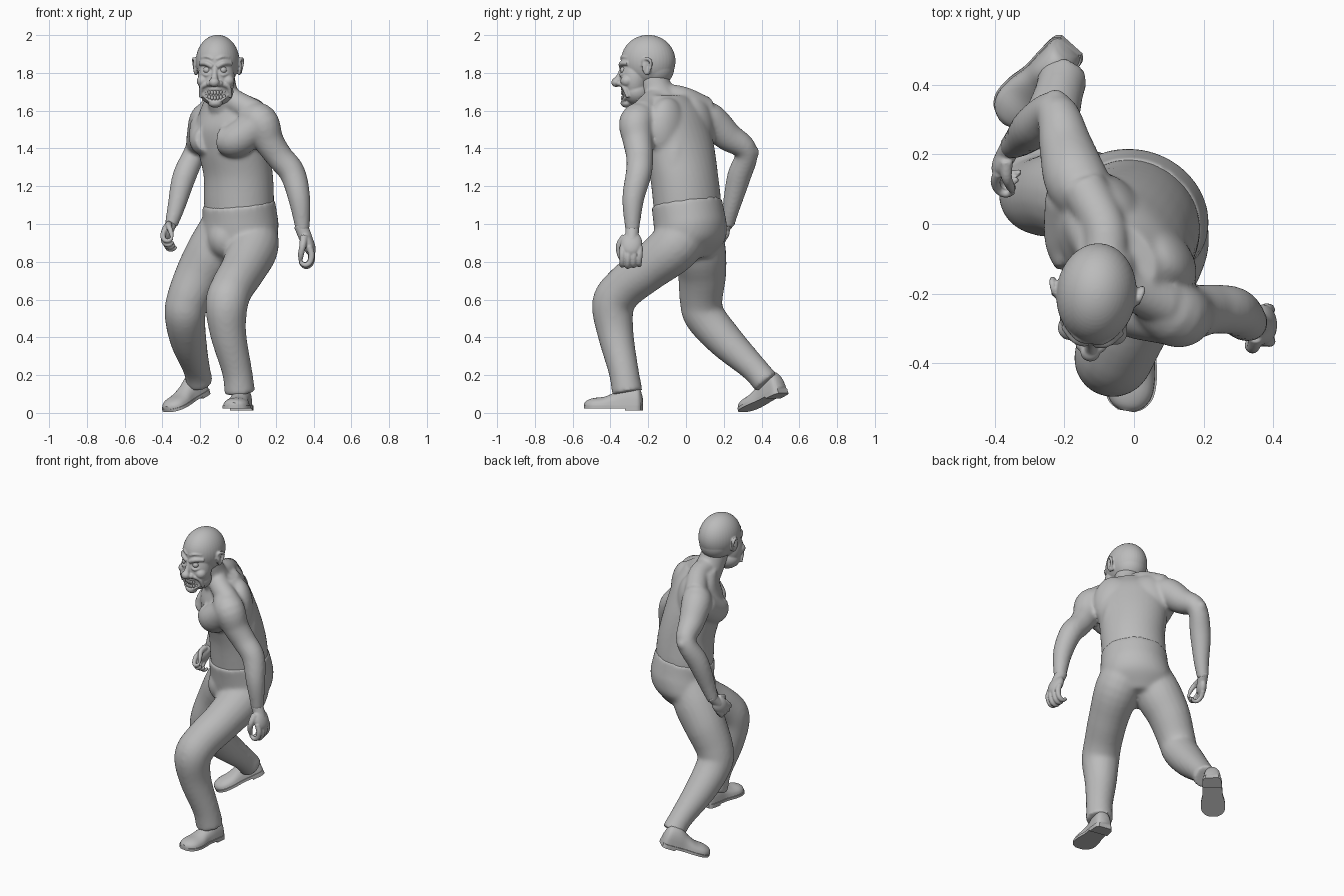
import bpy, bmesh
from math import sin, cos, pi, radians
from mathutils import Vector, Matrix

if "Cube" in bpy.data.objects:
    bpy.data.objects.remove(bpy.data.objects["Cube"], do_unlink=True)

grey = bpy.data.materials.new("plain_grey")
grey.use_nodes = True
grey.diffuse_color = (0.5, 0.5, 0.5, 1)
bsdf = next(n for n in grey.node_tree.nodes if n.type == "BSDF_PRINCIPLED")
bsdf.inputs["Base Color"].default_value = (0.5, 0.5, 0.5, 1)


def spline(points, sub=5):
    """Smooth path through tuples of any length."""
    p = [Vector(q) for q in points]
    p = [p[0] * 2 - p[1]] + p + [p[-1] * 2 - p[-2]]
    out = []
    for a, b, c, d in zip(p, p[1:], p[2:], p[3:]):
        for i in range(sub):
            t = i / sub
            out.append((b * 2 + (c - a) * t + (a * 2 - b * 5 + c * 4 - d) * t * t
                        + (b * 3 - a - c * 3 + d) * t ** 3) / 2)
    return out + [p[-2]]


def skin(bm, rings):
    """Bridge rings of points and cap both ends."""
    rows = [[bm.verts.new(p) for p in ring] for ring in rings]
    n = len(rows[0])
    for a, b in zip(rows, rows[1:]):
        for k in range(n):
            bm.faces.new((a[k], a[(k + 1) % n], b[(k + 1) % n], b[k]))
    bm.faces.new(rows[0][::-1])
    bm.faces.new(rows[-1])


def tube(bm, points, n=20, sub=5):
    """Round limb through (x, y, z, radius) points."""
    path = spline(points, sub)
    pos = [q.xyz for q in path]
    u, rings = None, []
    for i, p in enumerate(pos):
        t = (pos[min(i + 1, len(pos) - 1)] - pos[max(i - 1, 0)]).normalized()
        u = t.orthogonal() if u is None else u - t * u.dot(t)
        u.normalize()
        v = t.cross(u)
        r = path[i][3]
        rings.append([p + (u * cos(2 * pi * k / n) + v * sin(2 * pi * k / n)) * r
                      for k in range(n)])
    skin(bm, rings)


def stack(bm, sections, tilt=0, n=36):
    """Body from (x, y, z, half width, half depth, yaw) ellipses, raised at the back."""
    rings = []
    for c, (a, b, yaw) in zip(spline([s[:3] for s in sections]),
                              spline([s[3:] for s in sections])):
        rot = Matrix.Rotation(radians(yaw), 3, "Z")
        angles = [2 * pi * k / n for k in range(n)]
        rings.append([c + rot @ Vector((a * cos(g), b * sin(g), tilt * b * sin(g)))
                      for g in angles])
    skin(bm, rings)


def ball(bm, centre, size, rot=Matrix.Identity(3)):
    m = Matrix.Translation(centre) @ rot.to_4x4() @ Matrix.Diagonal((*size, 1))
    bmesh.ops.create_uvsphere(bm, u_segments=40, v_segments=28, radius=1, matrix=m)


def finish(name, bm, voxel=None, smooth=4, matrix=None):
    bmesh.ops.recalc_face_normals(bm, faces=bm.faces)
    if matrix:
        bm.transform(matrix)
    mesh = bpy.data.meshes.new(name)
    bm.to_mesh(mesh)
    bm.free()
    mesh.materials.append(grey)
    ob = bpy.data.objects.new(name, mesh)
    bpy.context.collection.objects.link(ob)
    if voxel:
        remesh = ob.modifiers.new("merge", "REMESH")
        remesh.mode = "VOXEL"
        remesh.voxel_size = voxel
        remesh.use_smooth_shade = True
        soft = ob.modifiers.new("soften", "SMOOTH")
        soft.factor, soft.iterations = 0.5, smooth
    else:
        bpy.ops.object.select_all(action="DESELECT")
        ob.select_set(True)
        bpy.context.view_layer.objects.active = ob
        bpy.ops.object.shade_smooth_by_angle(angle=radians(40))


# Bare torso with neck, twisted towards the right
bm = bmesh.new()
stack(bm, [(.005, .005, 1.02, .185, .165, -35), (.005, .005, 1.12, .193, .172, -38),
           (.002, -.01, 1.25, .194, .17, -42), (-.02, -.035, 1.38, .205, .172, -45),
           (-.035, -.06, 1.5, .22, .16, -45), (-.035, -.07, 1.6, .2, .125, -45),
           (-.05, -.09, 1.68, .13, .09, -40)])
tube(bm, [(-.06, -.1, 1.6, .095), (-.085, -.15, 1.7, .083), (-.105, -.19, 1.82, .08)])
twist = Matrix.Rotation(radians(-45), 3, "Z")
middle = Vector((-.04, -.07, 0))
for side in (-1, 1):
    # shoulder blade and back muscle
    for offset, size in (((.1, .06, 1.5), (.125, .085, .17)),
                         ((.085, .11, 1.3), (.085, .075, .22))):
        ball(bm, middle + twist @ Vector((offset[0] * side, *offset[1:])), size, twist)
# Chest muscles running into the shoulders
tube(bm, [(-.08, -.19, 1.45, .075), (-.01, -.23, 1.445, .093), (.1, -.26, 1.52, .088)])
tube(bm, [(-.155, -.115, 1.45, .072), (-.17, -.04, 1.445, .088), (-.17, .08, 1.52, .086)])
# Trapezius slopes
tube(bm, [(-.08, -.12, 1.69, .06), (-.01, -.18, 1.645, .063), (.09, -.23, 1.59, .067)])
tube(bm, [(-.08, -.11, 1.68, .065), (-.085, -.01, 1.662, .064), (-.145, .105, 1.605, .068)])

# Arms
left_arm = [(.05, -.2, 1.57, .08), (.12, -.26, 1.54, .094), (.163, -.255, 1.44, .08),
            (.22, -.245, 1.355, .072), (.288, -.25, 1.27, .069),
            (.325, -.28, 1.13, .058), (.343, -.285, .96, .036)]
right_arm = [(-.12, .06, 1.57, .08), (-.165, .125, 1.55, .092), (-.195, .22, 1.465, .078),
             (-.225, .32, 1.385, .06), (-.285, .28, 1.25, .063),
             (-.327, .24, 1.09, .047), (-.355, .22, .99, .034)]
tube(bm, left_arm)
tube(bm, right_arm)
ball(bm, (-.225, .345, 1.38), (.036, .044, .036))
finish("torso_and_arms", bm, .01, 8)


# Hands with curled fingers
def hand(name, wrist, down, palm, scale):
    d = Vector(down).normalized()
    n = Vector(palm)
    n = (n - d * n.dot(d)).normalized()
    s = d.cross(n)
    if s.y > 0:
        s = -s
    w = Vector(wrist)

    def at(along, curl, across, r):
        return (*(w + (d * along + n * curl + s * across) * scale), r * scale)
    bm = bmesh.new()
    tube(bm, [at(-.03, 0, 0, .032), at(.02, 0, 0, .031), at(.05, 0, 0, .03)])
    frame = Matrix((s, n, d)).transposed()
    ball(bm, at(.065, 0, 0, 1)[:3], Vector((.05, .029, .06)) * scale, frame)
    for i in range(4):
        a = .039 - .026 * i
        reach = .012 - .006 * abs(i - 1)
        tube(bm, [at(.08, 0, a, .015), at(.115 + reach, .004, a, .015),
                  at(.145 + reach, .025, a, .013), at(.147 + reach, .05, a, .012),
                  at(.125 + reach, .066, a, .009)], 12, 4)
    tube(bm, [at(.03, .005, .03, .02), at(.065, .025, .056, .016),
              at(.1, .048, .052, .014), at(.128, .062, .04, .009)], 12, 4)
    finish(name, bm, .005, 2)


hand("left_hand", (.343, -.285, .965), (.4, -.05, -1), (-1, 0, -.35), 1.15)
hand("right_hand", (-.355, .22, 1), (-.27, -.5, -.62), (.9, -.3, 0), .97)

# Trousers: hips, crotch and two bent legs
bm = bmesh.new()
stack(bm, [(.003, .003, 1.115, .199, .178, -38), (.01, .015, 1.04, .203, .183, -32),
           (.01, .025, .97, .21, .185, -28), (-.005, .03, .89, .205, .17, -25),
           (-.02, .03, .81, .13, .1, -25)], .17)
ball(bm, (-.062, -.05, .925), (.1, .1, .11))
tube(bm, [(.06, .04, 1.03, .12), (.08, -.05, .89, .137), (.03, -.2, .765, .121),
          (-.03, -.325, .665, .114), (-.06, -.385, .575, .113), (-.052, -.373, .42, .096),
          (-.005, -.33, .22, .08), (.01, -.31, .105, .082)])
tube(bm, [(-.06, .05, 1.02, .12), (-.125, .07, .87, .14), (-.2, .085, .74, .129),
          (-.265, .08, .6, .114), (-.28, .1, .51, .108), (-.262, .21, .38, .096),
          (-.22, .36, .235, .072), (-.203, .425, .16, .072)])
finish("trousers", bm, .011, 10)


# Shoes with a welted sole and a heel block
def shoe(name, heel, toe):
    heel, toe = Vector(heel), Vector(toe)
    x = (toe - heel).normalized()
    y = Vector((0, 0, 1)).cross(x).normalized()
    frame = Matrix.Translation(heel) @ Matrix((x, y, x.cross(y))).transposed().to_4x4()
    outline = [(0, .034, .06), (.02, .05, .105), (.08, .054, .112), (.14, .055, .078),
               (.2, .066, .052), (.255, .066, .045), (.29, .048, .035), (.308, .02, .02)]
    path = spline(outline, 4)
    bm = bmesh.new()
    skin(bm, [[(s, w * cos(pi * k / 12), .018 + h * max(sin(pi * k / 12), 0) ** .8)
               for k in range(13)] for s, w, h in path])
    finish(name + "_upper", bm, matrix=frame)
    bm = bmesh.new()
    for low, high, end in ((.006, .022, 1), (-.004, .008, .09)):
        skin(bm, [[(s, side * (w + .005), z) for side, z in
                   ((-1, low), (1, low), (1, high), (-1, high))]
                  for s, w, h in path if s <= end])
    finish(name + "_sole", bm, matrix=frame)


shoe("left_shoe", (.03, -.233, .016), (-.022, -.535, .016))
shoe("right_shoe", (-.178, .515, .108), (-.36, .312, .004))

# Bald head, built facing forward and then placed
place = Matrix.Translation((-.108, -.2, 0)) @ Matrix.Rotation(radians(-6), 4, "Z")
bm = bmesh.new()
ball(bm, (0, 0, 1.862), (.115, .145, .139))
ball(bm, (0, .03, 1.825), (.1, .108, .1))
ball(bm, (0, -.07, 1.77), (.098, .08, .13))
ball(bm, (0, -.06, 1.7), (.09, .078, .073))
ball(bm, (0, -.115, 1.64), (.038, .032, .024))
# Nose
tube(bm, [(0, -.135, 1.83, .014), (0, -.15, 1.79, .015), (0, -.168, 1.75, .022)], 12)
ball(bm, (0, -.17, 1.75), (.028, .026, .025))
for m in (-1, 1):
    ball(bm, (.026 * m, -.15, 1.744), (.018, .018, .016))
    ball(bm, (.066 * m, -.105, 1.757), (.034, .036, .032))
    # Angry brow, lower lid, cheek fold
    tube(bm, [(.012 * m, -.143, 1.832, .013), (.045 * m, -.136, 1.85, .014),
              (.085 * m, -.1, 1.85, .011)], 12)
    tube(bm, [(.02 * m, -.142, 1.798, .006), (.045 * m, -.14, 1.788, .008),
              (.07 * m, -.12, 1.796, .006)], 12)
    tube(bm, [(.03 * m, -.145, 1.742, .011), (.07 * m, -.122, 1.725, .013),
              (.08 * m, -.1, 1.67, .009)], 12)
    # Forehead crease
    tube(bm, [(.01 * m, -.143, 1.873, .006), (.04 * m, -.134, 1.885, .007),
              (.075 * m, -.106, 1.882, .004)], 12)
    # Ear
    tilt = Matrix.Rotation(radians(25 * m), 3, "Z")
    ball(bm, (.115 * m, .005, 1.83), (.01, .026, .044), tilt)
    tube(bm, [(.112 * m, -.02, 1.835, .007), (.122 * m, -.008, 1.872, .008),
              (.13 * m, .02, 1.87, .009), (.128 * m, .028, 1.84, .008),
              (.118 * m, .008, 1.795, .009)], 12)
# Snarling lips
lips = []
for k in range(17):
    a = 2 * pi * k / 16
    lx = .066 * cos(a)
    lips.append((lx, -.138 + 8 * lx * lx, 1.68 + .034 * sin(a) + 4 * lx * lx, .008))
tube(bm, lips, 12, 2)
finish("head", bm, .005, 2, place)

# Eyes
bm = bmesh.new()
for m in (-1, 1):
    ball(bm, (.043 * m, -.126, 1.815), (.019, .019, .018))
finish("eyes", bm, matrix=place)

# Teeth in two rows
bm = bmesh.new()
for row, size in ((1.696, .014), (1.667, .012)):
    for i in range(-3, 4):
        tx = i * .0155
        ball(bm, (tx, -.138 + 8 * tx * tx, row + 4 * tx * tx), (.008, .007, size))
finish("teeth", bm, matrix=place)
